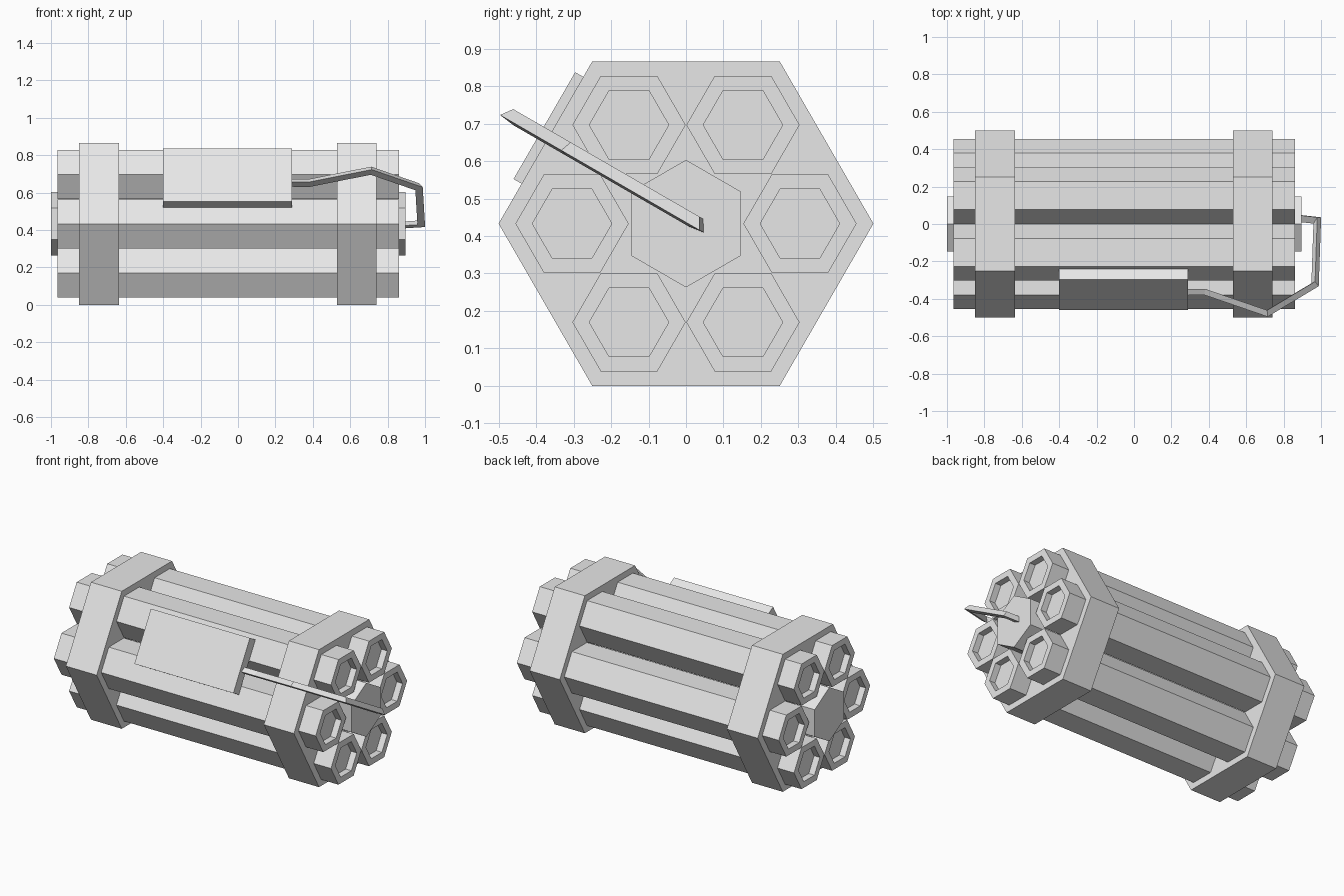
import bpy, bmesh, math
from mathutils import Vector

cube = bpy.data.objects.get("Cube")
if cube:
    bpy.data.objects.remove(cube, do_unlink=True)

grey = bpy.data.materials.new("light_grey")
grey.use_nodes = True
colour = (0.8, 0.8, 0.8, 1)
grey.diffuse_color = colour
grey.node_tree.nodes["Principled BSDF"].inputs["Base Color"].default_value = colour

MID = 0.433                                # height of the bundle axis
OUT = Vector((0, -0.866, 0.5))             # normal of the upper front side
UP = Vector((0, 0.5, 0.866))               # direction up along that side


def loft(name, rings):
    """Join successive rings of points into a closed solid."""
    bm = bmesh.new()
    loops = [[bm.verts.new(p) for p in ring] for ring in rings]
    for a, b in zip(loops, loops[1:]):
        for i in range(len(a)):
            j = (i + 1) % len(a)
            bm.faces.new((a[i], a[j], b[j], b[i]))
    bm.faces.new(loops[0])
    bm.faces.new(loops[-1])
    bmesh.ops.recalc_face_normals(bm, faces=bm.faces)
    mesh = bpy.data.meshes.new(name)
    bm.to_mesh(mesh)
    bm.free()
    mesh.materials.append(grey)
    obj = bpy.data.objects.new(name, mesh)
    bpy.context.collection.objects.link(obj)
    return obj


def hexagon(x, radius, y=0, z=MID, turn=0):
    angles = [turn + i * math.pi / 3 for i in range(6)]
    return [(x, y + radius * math.cos(a), z + radius * math.sin(a)) for a in angles]


# Six sticks with recessed ends
for n in range(6):
    a = n * math.pi / 3
    y, z = 0.304 * math.cos(a), MID + 0.304 * math.sin(a)
    steps = [(-0.925, 0.106), (-0.965, 0.106), (-0.965, 0.151),
             (0.86, 0.151), (0.86, 0.106), (0.82, 0.106)]
    loft(f"stick_{n + 1}", [hexagon(x, r, y, z) for x, r in steps])

# Centre core, turned so that a corner points up
loft("centre_core", [hexagon(x, 0.17, turn=math.pi / 6) for x in (-1.0, 0.895)])

# Two straps around the bundle
for name, x0, x1 in (("right_strap", -0.85, -0.635), ("left_strap", 0.53, 0.74)):
    loft(name, [hexagon(x0, 0.5), hexagon(x1, 0.5)])


def slanted(x, out, up):
    return Vector((x, 0, MID)) + OUT * out + UP * up


# Control plate on the upper front side
section = [(0.395, -0.127), (0.458, -0.127), (0.458, 0.202), (0.395, 0.202)]
loft("control_plate", [[slanted(x, o, u) for o, u in section] for x in (-0.4, 0.29)])

# Bent three-sided fuse from the plate to the core
path = [Vector(p) for p in ((0.27, 0.422), (0.38, 0.42), (0.712, 0.552),
                            (0.968, 0.375), (0.98, -0.022), (0.885, -0.034))]
fuse_section = [(0.02, 0.003), (0.0, 0.034), (-0.02, -0.003)]
rings = []
for i, p in enumerate(path):
    before = (p - path[i - 1]).normalized() if i else (path[1] - p).normalized()
    after = (path[i + 1] - p).normalized() if i < len(path) - 1 else before
    tangent = (before + after).normalized()
    side = Vector((-tangent.y, tangent.x)) / tangent.dot(before)
    rings.append([slanted(p.x + side.x * s, p.y + side.y * s, u)
                  for s, u in fuse_section])
loft("fuse", rings)
